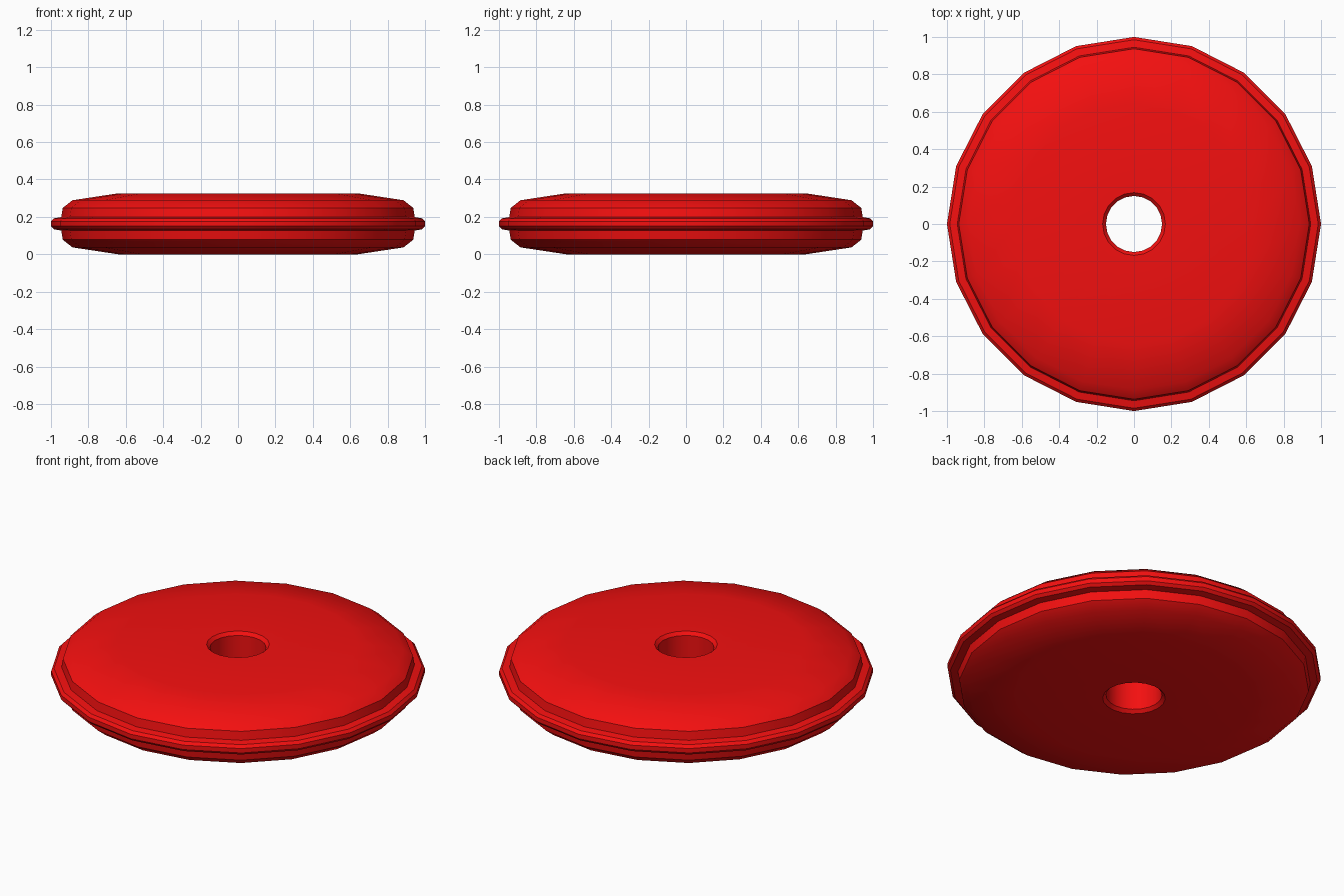
import bpy, bmesh, math

if "Cube" in bpy.data.objects:
    bpy.data.objects.remove(bpy.data.objects["Cube"])

SIDES = 20
MID = 0.163  # half the thickness

# Upper half of the cross-section: (radius, height above mid plane), bore to rim
half = [(0.15, 0.145), (0.168, MID), (0.64, MID), (0.885, 0.126), (0.937, 0.085),
        (0.945, 0.036), (0.985, 0.029), (1.0, 0.013)]
profile = [(r, MID + h) for r, h in half] + [(r, MID - h) for r, h in reversed(half)]

# Revolve the closed cross-section into a disc with a centre hole
bm = bmesh.new()
rings = []
for i in range(SIDES):
    a = 2 * math.pi * i / SIDES
    rings.append([bm.verts.new((r * math.cos(a), r * math.sin(a), z)) for r, z in profile])
n = len(profile)
for i in range(SIDES):
    a, b = rings[i], rings[(i + 1) % SIDES]
    for j in range(n):
        k = (j + 1) % n
        bm.faces.new((a[j], a[k], b[k], b[j]))
bmesh.ops.recalc_face_normals(bm, faces=bm.faces)

mesh = bpy.data.meshes.new("disc_with_rim")
bm.to_mesh(mesh)
bm.free()
disc = bpy.data.objects.new("disc_with_rim", mesh)
bpy.context.collection.objects.link(disc)

# Red plastic
red = bpy.data.materials.new("red")
red.diffuse_color = (0.9, 0.005, 0.005, 1)
red.use_nodes = True
red.node_tree.nodes["Principled BSDF"].inputs["Base Color"].default_value = red.diffuse_color
mesh.materials.append(red)

bpy.context.view_layer.objects.active = disc
disc.select_set(True)
bpy.ops.object.shade_smooth_by_angle(angle=math.radians(30))
